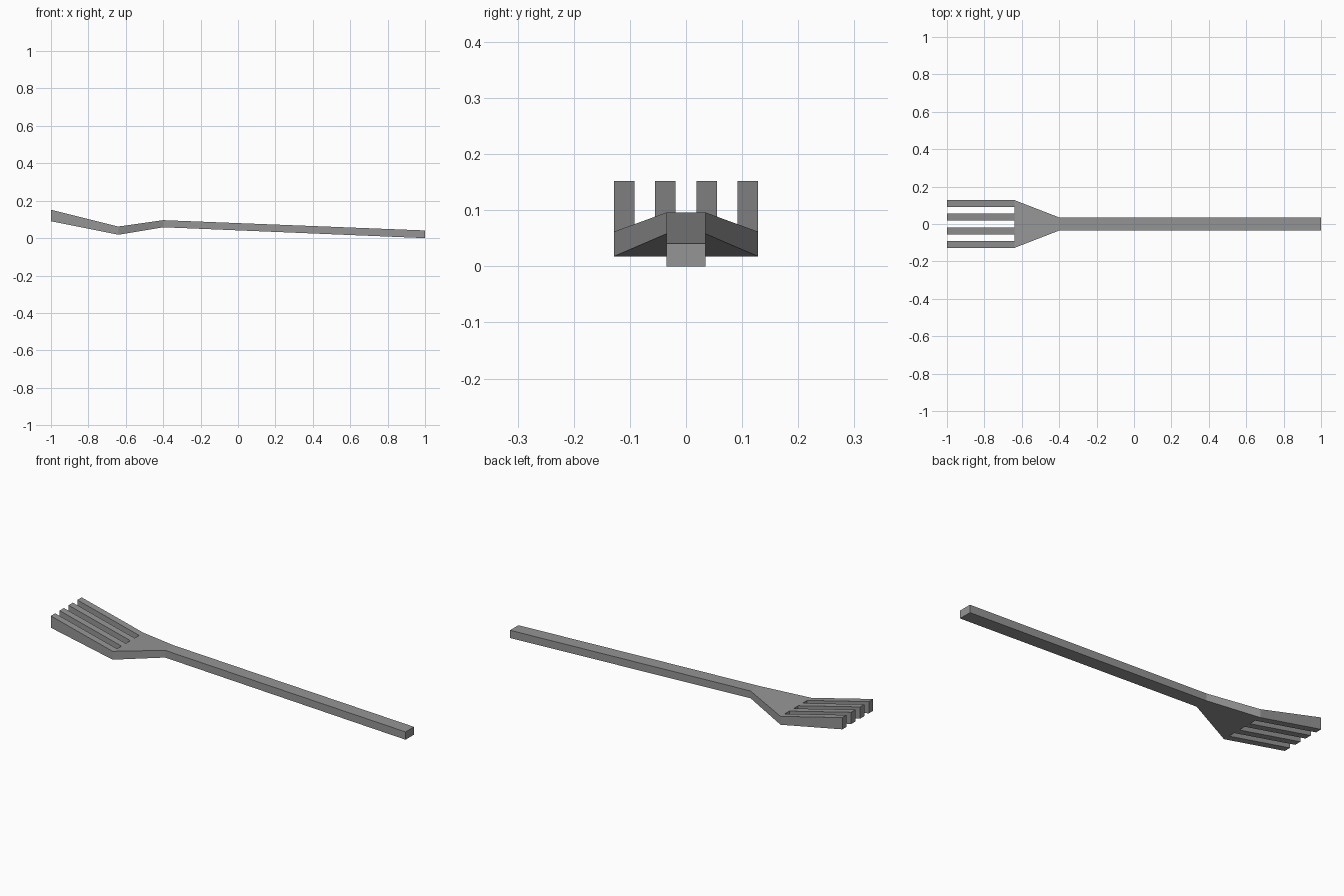
import bpy
import bmesh

cube = bpy.data.objects.get("Cube")
if cube:
    bpy.data.objects.remove(cube, do_unlink=True)

GREY = (0.3, 0.3, 0.3, 1.0)
metal = bpy.data.materials.new("grey_metal")
metal.use_nodes = True
metal.diffuse_color = GREY
metal.node_tree.nodes["Principled BSDF"].inputs["Base Color"].default_value = GREY

# Side profile: station -> (x, underside z, top z)
PROFILE = {
    "end": (1.0, 0.0, 0.041),
    "neck": (-0.4, 0.058, 0.096),
    "root": (-0.64, 0.018, 0.062),
    "tip": (-1.0, 0.09, 0.152),
}
HALF_HANDLE = 0.035
half_edges = [0.019, 0.055, 0.092, 0.128]
tine_edges = [-y for y in reversed(half_edges)] + half_edges

# Plan outlines of the handle, the flared neck and the four tines
handle = [("end", -HALF_HANDLE), ("end", HALF_HANDLE),
          ("neck", HALF_HANDLE), ("neck", -HALF_HANDLE)]
neck = [("neck", -HALF_HANDLE), ("neck", HALF_HANDLE)]
neck += [("root", y) for y in reversed(tine_edges)]
panels = [handle, neck]
for a, b in zip(tine_edges[::2], tine_edges[1::2]):
    panels.append([("root", a), ("root", b), ("tip", b), ("tip", a)])

bm = bmesh.new()
verts = {}


def corner(point, level):
    """Shared vertex on the underside (1) or top (2) of a station."""
    key = (point, level)
    if key not in verts:
        station, y = point
        verts[key] = bm.verts.new((PROFILE[station][0], y, PROFILE[station][level]))
    return verts[key]


# Top and underside of every panel, then walls along the open outline
edges = [(p[i], p[(i + 1) % len(p)]) for p in panels for i in range(len(p))]
for panel in panels:
    bm.faces.new([corner(p, 2) for p in panel])
    bm.faces.new([corner(p, 1) for p in reversed(panel)])
for a, b in edges:
    if (b, a) not in edges:
        bm.faces.new([corner(b, 2), corner(a, 2), corner(a, 1), corner(b, 1)])
bmesh.ops.recalc_face_normals(bm, faces=bm.faces[:])

mesh = bpy.data.meshes.new("fork")
bm.to_mesh(mesh)
bm.free()
mesh.materials.append(metal)
fork = bpy.data.objects.new("fork", mesh)
bpy.context.collection.objects.link(fork)
